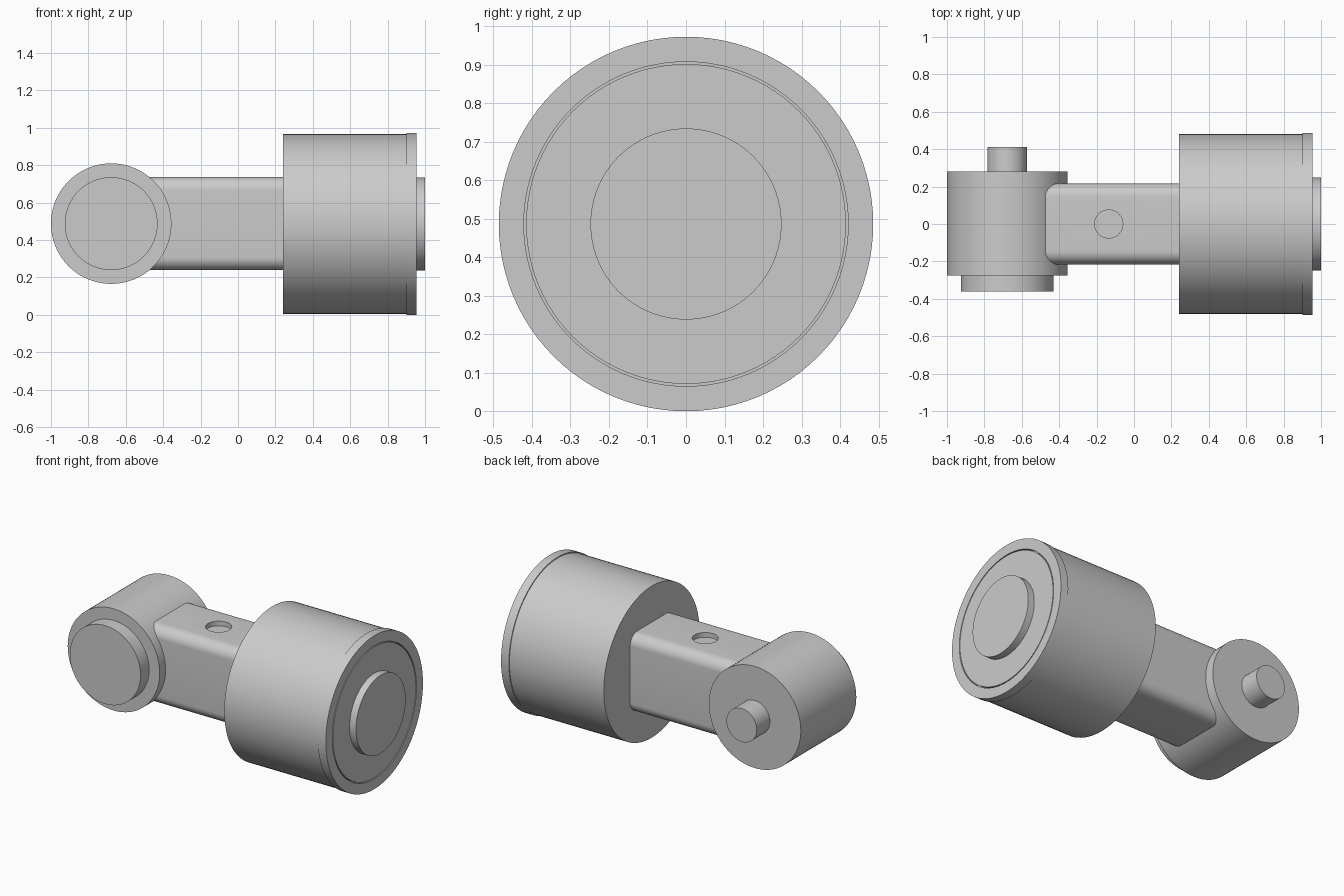
import bpy, bmesh, math
from mathutils import Matrix

cube = bpy.data.objects.get("Cube")
if cube:
    bpy.data.objects.remove(cube, do_unlink=True)

AXIS_Z = 0.486
JOINT = (-0.678, 0, AXIS_Z + 0.002)

grey = bpy.data.materials.new("plain grey")
grey.use_nodes = True
colour = (0.6, 0.6, 0.6, 1)
grey.diffuse_color = colour
grey.node_tree.nodes["Principled BSDF"].inputs["Base Color"].default_value = colour


def finish(bm, name):
    bmesh.ops.recalc_face_normals(bm, faces=bm.faces)
    mesh = bpy.data.meshes.new(name)
    bm.to_mesh(mesh)
    bm.free()
    mesh.materials.append(grey)
    ob = bpy.data.objects.new(name, mesh)
    bpy.context.collection.objects.link(ob)
    smooth(ob)
    return ob


def smooth(ob):
    bpy.ops.object.select_all(action='DESELECT')
    ob.select_set(True)
    bpy.context.view_layer.objects.active = ob
    bpy.ops.object.shade_smooth_by_angle(angle=math.radians(30))


def turned(name, profile, axis, centre, steps=96):
    """Spin (radius, distance) points around an axis through centre."""
    bm = bmesh.new()
    verts = [bm.verts.new((r, 0, d)) for r, d in profile]
    edges = [bm.edges.new(pair) for pair in zip(verts, verts[1:])]
    bmesh.ops.spin(bm, geom=verts + edges, cent=(0, 0, 0), axis=(0, 0, 1),
                   angle=math.tau, steps=steps)
    bmesh.ops.remove_doubles(bm, verts=bm.verts, dist=1e-5)
    turn = {'X': Matrix.Rotation(math.pi / 2, 4, 'Y'),
            'Y': Matrix.Rotation(-math.pi / 2, 4, 'X'),
            'Z': Matrix.Identity(4)}[axis]
    bm.transform(Matrix.Translation(centre) @ turn)
    return finish(bm, name)


def disc(name, radius, start, end, axis, centre):
    return turned(name, [(0, start), (radius, start), (radius, end), (0, end)], axis, centre)


# Large drum with its slightly wider, grooved end cap and raised centre disc
drum_axis = (0, 0, AXIS_Z)
disc("drum", 0.48, 0.24, 0.91, 'X', drum_axis)
turned("drum_cap", [(0, 0.9), (0.486, 0.9), (0.486, 0.955), (0.421, 0.955),
                    (0.421, 0.935), (0.415, 0.935), (0.415, 0.955), (0, 0.955)],
       'X', drum_axis)
disc("drum_end_disc", 0.248, 0.95, 1.0, 'X', drum_axis)

# Cross cylinder with front plate and rear pin
disc("joint_barrel", 0.322, -0.275, 0.28, 'Y', JOINT)
disc("joint_front_plate", 0.248, -0.36, -0.27, 'Y', JOINT)
disc("joint_rear_pin", 0.106, 0.27, 0.412, 'Y', JOINT)

# Rounded arm running from inside the barrel into the drum
bm = bmesh.new()
bmesh.ops.create_cube(bm, size=1)
bm.transform(Matrix.Translation((-0.15, 0, AXIS_Z + 0.002)) @ Matrix.Diagonal((0.9, 0.432, 0.498, 1)))
long_edges = [e for e in bm.edges if abs(e.verts[0].co.x - e.verts[1].co.x) > 0.5]
bmesh.ops.bevel(bm, geom=long_edges, offset=0.07, segments=10, profile=0.5, affect='EDGES')
arm = finish(bm, "arm")

# Shallow round hole in the top of the arm
cutter = disc("hole_cutter", 0.075, -0.03, 0.1, 'Z', (-0.135, 0, AXIS_Z + 0.251))
cutter.hide_render = True
cut = arm.modifiers.new("hole", 'BOOLEAN')
cut.operation = 'DIFFERENCE'
cut.solver = 'EXACT'
cut.object = cutter
bpy.context.view_layer.objects.active = arm
bpy.ops.object.modifier_apply(modifier=cut.name)
bpy.data.objects.remove(cutter, do_unlink=True)
smooth(arm)
